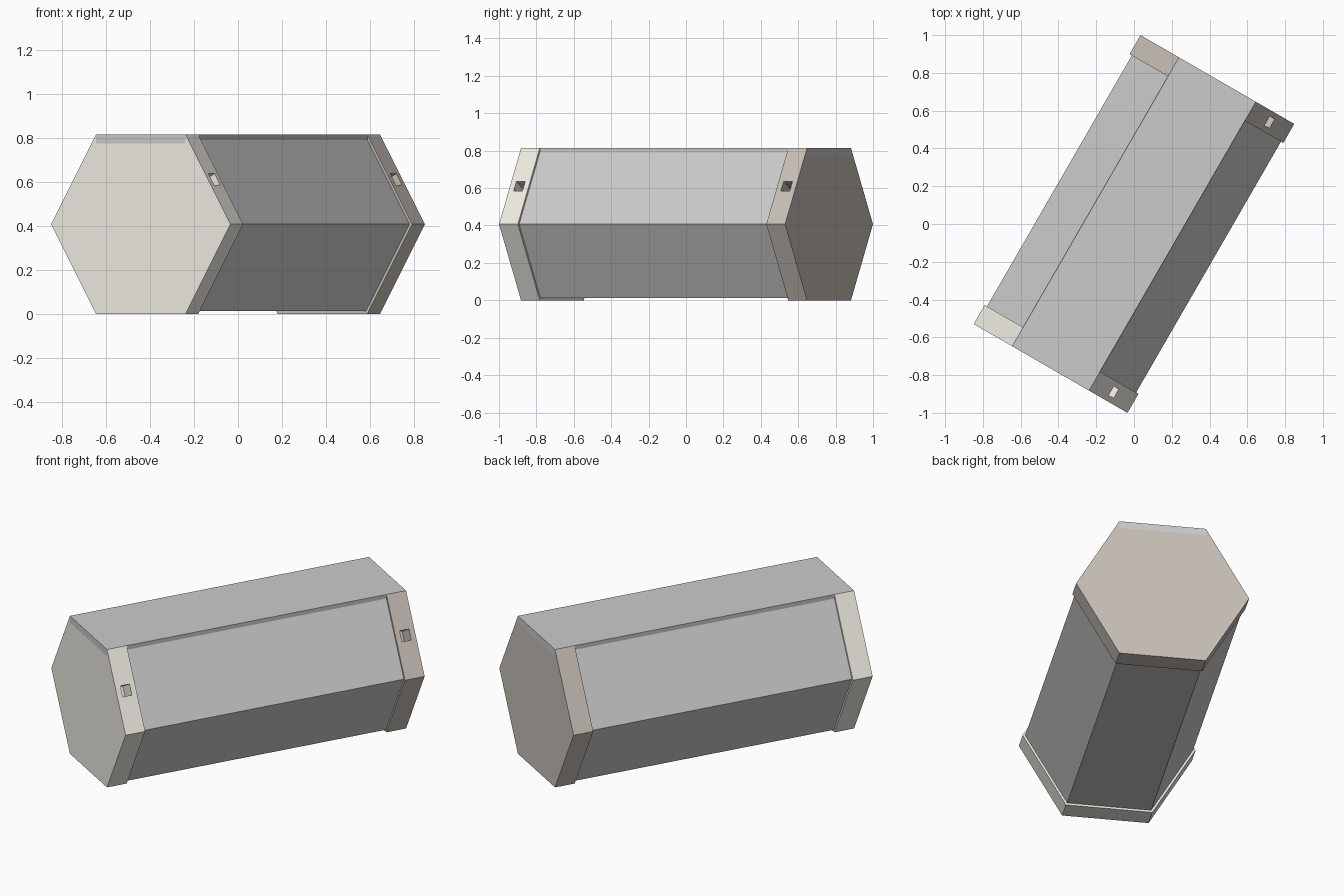
import bpy, bmesh, math
from mathutils import Matrix

if "Cube" in bpy.data.objects:
    bpy.data.objects.remove(bpy.data.objects["Cube"])

R, R_BODY = 0.47, 0.456          # hexagon corner radii
APO = R * math.cos(math.pi / 6)  # half height
HALF, CAP, LID = 0.883, 0.116, 0.04
TURN = Matrix.Rotation(math.radians(-30), 4, 'Z')


def hexagon(r):
    return [(r * math.cos(i * math.pi / 3), r * math.sin(i * math.pi / 3)) for i in range(6)]


def prism(name, profile, y0, y1, colour=None):
    """Extrude an x/z profile along local y, then turn it to the model's heading."""
    bm = bmesh.new()
    face = bm.faces.new([bm.verts.new((x, y0, z + APO)) for x, z in profile])
    out = bmesh.ops.extrude_face_region(bm, geom=[face])
    verts = [v for v in out['geom'] if isinstance(v, bmesh.types.BMVert)]
    bmesh.ops.translate(bm, verts=verts, vec=(0, y1 - y0, 0))
    bmesh.ops.recalc_face_normals(bm, faces=bm.faces)
    bm.transform(TURN)
    mesh = bpy.data.meshes.new(name)
    bm.to_mesh(mesh)
    bm.free()
    ob = bpy.data.objects.new(name, mesh)
    bpy.context.collection.objects.link(ob)
    if colour:
        mat = bpy.data.materials.new(name + "_colour")
        mat.diffuse_color = (*colour, 1)
        mat.use_nodes = True
        mat.node_tree.nodes["Principled BSDF"].inputs["Base Color"].default_value = mat.diffuse_color
        mesh.materials.append(mat)
    return ob


def cut_slot(cap, y):
    """Deep rectangular latch slot in the middle of the upper right facet."""
    bpy.ops.mesh.primitive_cube_add(size=1)
    cutter = bpy.context.object
    cutter.hide_render = True
    d = APO
    centre = (d * math.cos(math.pi / 6), y, APO + d * 0.5)
    cutter.matrix_world = (TURN @ Matrix.Translation(centre)
                           @ Matrix.Rotation(math.radians(-30), 4, 'Y')
                           @ Matrix.Diagonal((0.2, 0.055, 0.06, 1)))
    mod = cap.modifiers.new("slot", 'BOOLEAN')
    mod.operation, mod.solver, mod.object = 'DIFFERENCE', 'EXACT', cutter
    bpy.context.view_layer.objects.active = cap
    bpy.ops.object.modifier_apply(modifier="slot")
    bpy.data.objects.remove(cutter)


# Slightly recessed hexagonal body
prism("body", hexagon(R_BODY), -HALF + CAP - 0.001, HALF - CAP + 0.001)

# Flat lid running the full length
w = R / 2
prism("lid", [(-w, APO - LID), (w, APO - LID), (w, APO), (-w, APO)], -HALF, HALF)

# End caps, notched at the top for the lid
h = hexagon(R)
notched = [h[0], h[1], (w, APO - LID), (-w, APO - LID), h[2], h[3], h[4], h[5]]
for name, side, colour in (("front_cap", -1, (0.88, 0.85, 0.78)),
                           ("back_cap", 1, (0.58, 0.53, 0.48))):
    cap = prism(name, notched, side * HALF, side * (HALF - CAP), colour)
    cut_slot(cap, side * (HALF - CAP / 2))
